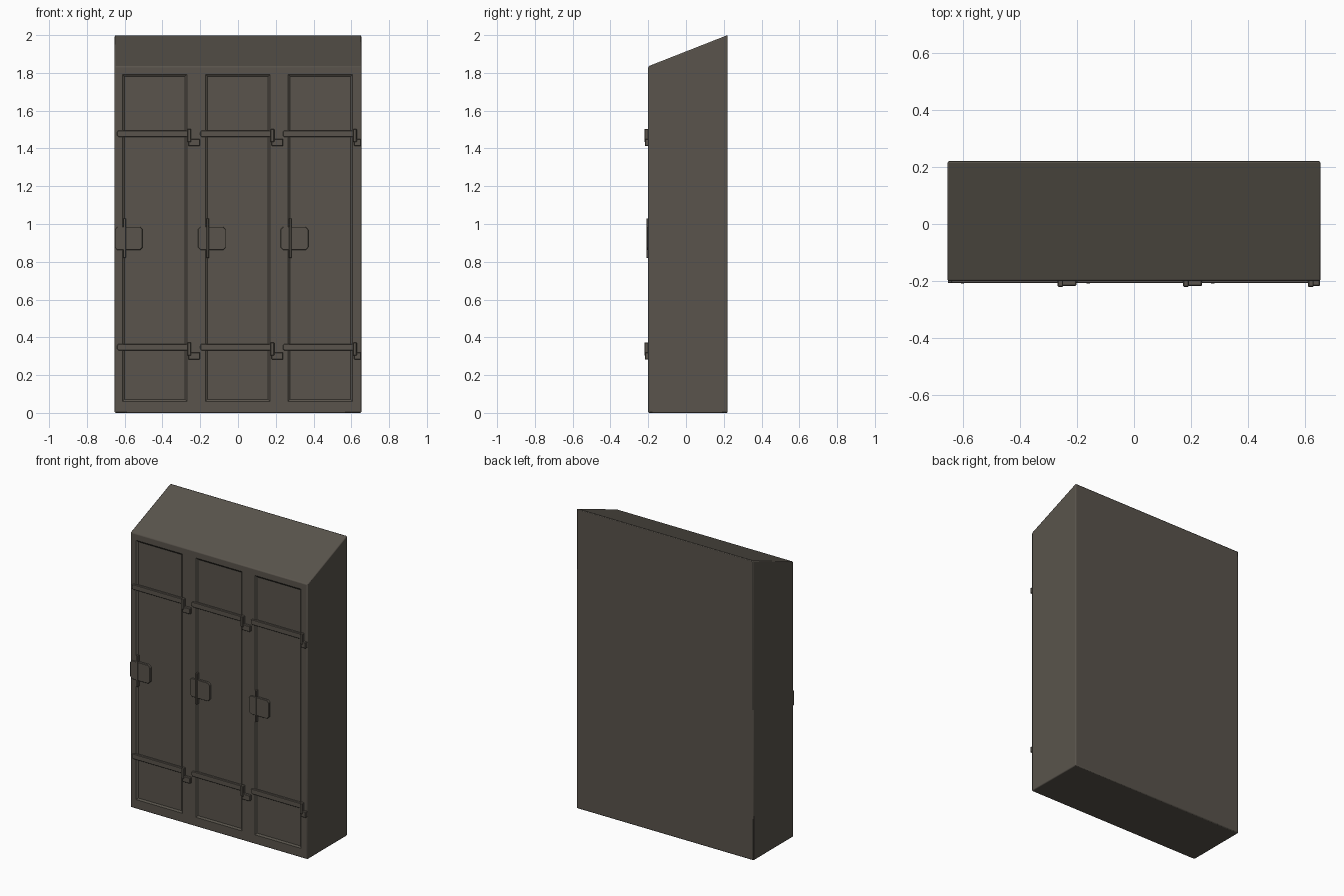
import bpy, bmesh

if "Cube" in bpy.data.objects:
    bpy.data.objects.remove(bpy.data.objects["Cube"])

mat = bpy.data.materials.new("dark_metal")
mat.diffuse_color = (0.10, 0.088, 0.072, 1)
mat.use_nodes = True
mat.node_tree.nodes["Principled BSDF"].inputs["Base Color"].default_value = mat.diffuse_color

FRONT = -0.20
DOORS = (-0.44, 0.0, 0.437)      # door centres
HALF_W = 0.653


def finish(name, bm, bevel=0.0, segments=1):
    bmesh.ops.recalc_face_normals(bm, faces=bm.faces)
    mesh = bpy.data.meshes.new(name)
    bm.to_mesh(mesh)
    bm.free()
    ob = bpy.data.objects.new(name, mesh)
    bpy.context.collection.objects.link(ob)
    mesh.materials.append(mat)
    if bevel:
        m = ob.modifiers.new("edge_bevel", 'BEVEL')
        m.width, m.segments = bevel, segments
    return ob


def prism(name, pts, to3d_a, to3d_b, bevel=0.0, segments=1):
    """Join one outline placed at two ends into a closed solid."""
    bm = bmesh.new()
    a = [bm.verts.new(to3d_a(*p)) for p in pts]
    b = [bm.verts.new(to3d_b(*p)) for p in pts]
    bm.faces.new(a)
    bm.faces.new(b)
    n = len(pts)
    for i in range(n):
        j = (i + 1) % n
        bm.faces.new((a[i], a[j], b[j], b[i]))
    return finish(name, bm, bevel, segments)


def plate(name, pts, y0, y1, bevel=0.0):
    """Front-facing outline in x, z given thickness in y."""
    return prism(name, pts, lambda x, z: (x, y0, z), lambda x, z: (x, y1, z), bevel)


def rect(x0, x1, z0, z1, c=0.0):
    if not c:
        return [(x0, z0), (x1, z0), (x1, z1), (x0, z1)]
    return [(x0 + c, z0), (x1 - c, z0), (x1, z0 + c), (x1, z1 - c),
            (x1 - c, z1), (x0 + c, z1), (x0, z1 - c), (x0, z0 + c)]


# cabinet with sloping roof
profile = [(FRONT, 0), (0.22, 0), (0.22, 2.0), (FRONT, 1.835)]
body = prism("locker_body", profile,
             lambda y, z: (-HALF_W, y, z), lambda y, z: (HALF_W, y, z), 0.006, 2)

for i, cx in enumerate(DOORS):
    # recessed door panel with sloped rim
    x0, x1, z0, z1 = cx - 0.175, cx + 0.173, 0.058, 1.795
    bm = bmesh.new()
    rings = []
    for y, g in ((FRONT - 0.01, 0.01), (FRONT + 0.008, -0.014)):
        rings.append([bm.verts.new((x, y, z)) for x, z in
                      rect(x0 - g, x1 + g, z0 - g, z1 + g)])
    outer, inner = rings
    bm.faces.new(outer)
    bm.faces.new(inner)
    for k in range(4):
        j = (k + 1) % 4
        bm.faces.new((outer[k], outer[j], inner[j], inner[k]))
    cutter = finish(f"door_recess_cutter_{i}", bm)
    cutter.hide_render = True
    cutter.hide_viewport = True
    cut = body.modifiers.new("door_recess", 'BOOLEAN')
    cut.object, cut.operation, cut.solver = cutter, 'DIFFERENCE', 'EXACT'

    # lock plate and its vertical rod
    px = cx - 0.212
    plate(f"lock_plate_{i}", rect(px, px + 0.147, 0.862, 0.985, 0.014),
          -0.207, -0.185, 0.002)
    plate(f"lock_rod_{i}", rect(px + 0.045, px + 0.058, 0.82, 1.03),
          -0.209, -0.185, 0.002)

    # hinge straps, knuckles and leaves
    for j, z in enumerate((1.478, 0.348)):
        plate(f"strap_{i}_{j}", rect(cx - 0.2, cx + 0.185, z - 0.018, z + 0.018, 0.008),
              -0.207, -0.185, 0.003)
        plate(f"hinge_knuckle_{i}_{j}", rect(cx + 0.172, cx + 0.192, z - 0.045, z + 0.025),
              -0.220, -0.19, 0.003)
        plate(f"hinge_leaf_{i}_{j}",
              rect(cx + 0.178, min(cx + 0.238, HALF_W - 0.002), z - 0.066, z - 0.027),
              -0.217, -0.19, 0.003)

# shade smooth with sharp edges kept
bpy.ops.object.select_all(action='DESELECT')
body.select_set(True)
bpy.context.view_layer.objects.active = body
bpy.ops.object.shade_smooth_by_angle(angle=0.6)
